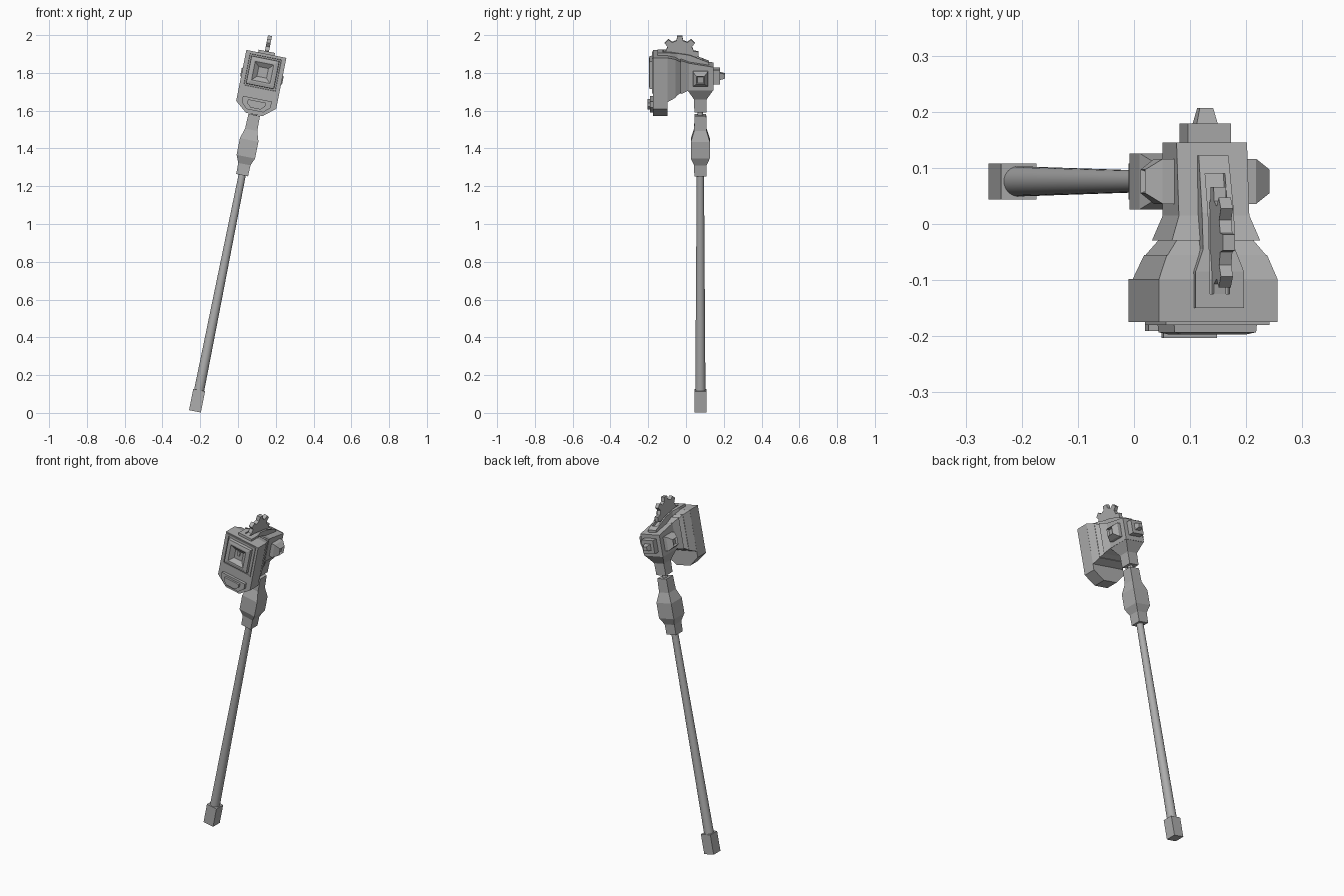
import bpy, bmesh
from math import radians, sin, cos, pi
from mathutils import Matrix

if "Cube" in bpy.data.objects:
    bpy.data.objects.remove(bpy.data.objects["Cube"])

# One grey metal
metal = bpy.data.materials.new("grey_metal")
metal.use_nodes = True
metal.diffuse_color = (0.42, 0.42, 0.42, 1)
metal.node_tree.nodes["Principled BSDF"].inputs["Base Color"].default_value = (0.42, 0.42, 0.42, 1)

# The whole hammer leans sideways; parts are built upright along the handle
LEAN = Matrix.Translation((-0.228, 0, 0.008)) @ Matrix.Rotation(radians(11.3), 4, "Y")
AXIS_Y = 0.076


def loft(name, rings):
    """Skin equal-sized rings of points into a closed solid."""
    bm = bmesh.new()
    loops = [[bm.verts.new(p) for p in ring] for ring in rings]
    n = len(loops[0])
    for a, b in zip(loops, loops[1:]):
        for i in range(n):
            j = (i + 1) % n
            bm.faces.new((a[i], a[j], b[j], b[i]))
    bm.faces.new(loops[0])
    bm.faces.new(loops[-1])
    bmesh.ops.recalc_face_normals(bm, faces=bm.faces)
    mesh = bpy.data.meshes.new(name)
    bm.to_mesh(mesh)
    bm.free()
    mesh.materials.append(metal)
    obj = bpy.data.objects.new(name, mesh)
    obj.matrix_world = LEAN
    bpy.context.collection.objects.link(obj)
    return obj


def upright(h, wx, wy=None):
    """Rectangle across the handle at height h."""
    wy = wy or wx
    return [(sx * wx, AXIS_Y + sy * wy, h) for sx, sy in ((-1, -1), (1, -1), (1, 1), (-1, 1))]


def facing(y, w, low, high):
    """Rectangle facing front at depth y."""
    return [(-w, y, low), (w, y, low), (w, y, high), (-w, y, high)]


def outline(y, half):
    """Symmetric front outline from its right half, bottom to top."""
    return [(x, y, h) for x, h in half] + [(-x, y, h) for x, h in reversed(half)]


def circle(h, r, n=32):
    return [(r * cos(2 * pi * i / n), AXIS_Y + r * sin(2 * pi * i / n), h) for i in range(n)]


# Handle
loft("foot_cap", [upright(0, 0.032), upright(0.115, 0.032)])
shaft = loft("shaft", [circle(0.1, 0.027), circle(1.3, 0.019)])
pin = loft("neck_pin", [circle(1.58, 0.015), circle(1.65, 0.015)])
loft("grip", [upright(h, w) for h, w in (
    (1.275, 0.032), (1.335, 0.033), (1.375, 0.05), (1.465, 0.05), (1.52, 0.033), (1.6, 0.031))])
loft("head_socket", [upright(1.62, 0.032), upright(1.69, 0.033), upright(1.748, 0.064, 0.069)])

# Head body, collar and flare
loft("head_body", [facing(0.145, 0.064, 1.745, 1.871), facing(0.01, 0.064, 1.745, 1.893),
                   facing(-0.05, 0.064, 1.745, 1.9)])
loft("collar", [facing(0.015, 0.064, 1.745, 1.893), facing(-0.029, 0.08, 1.728, 1.91)])
loft("flare", [facing(-0.028, 0.069, 1.735, 1.9), facing(-0.055, 0.089, 1.715, 1.917)])

# Striking block with an angled lower edge
block = [(0.045, 1.603), (0.108, 1.655), (0.108, 1.93)]
loft("striking_block", [outline(-0.098, block), outline(-0.175, block)])
loft("block_shoulder", [facing(-0.055, 0.091, 1.712, 1.918), facing(-0.099, 0.108, 1.69, 1.93)])

# Framed face plate with a sunken square
MID = 1.83


def square(y, w):
    return facing(y, w, MID - w, MID + w)


loft("face_rim", [square(-0.17, 0.094), square(-0.18, 0.094), square(-0.18, 0.085), square(-0.174, 0.083)])
loft("face_plate", [square(-0.17, 0.076), square(-0.193, 0.074), square(-0.197, 0.058),
                    square(-0.197, 0.05), square(-0.179, 0.026)])
loft("face_stud", [facing(-0.175, 0.008, 1.83, 1.855), facing(-0.186, 0.008, 1.83, 1.855)])

# Lower badge in two layers
for name, s, front in (("badge_base", 1, -0.191), ("badge_top", 0.62, -0.203)):
    shape = [(0.045 * s, 1.655 - 0.032 * s), (0.078 * s, 1.655), (0.078 * s, 1.655 + 0.033 * s)]
    loft(name, [outline(-0.17, shape), outline(front, shape)])

# Side knobs
for name, side in (("left_knob", 1), ("right_knob", -1)):
    loft(name, [[(side * x, AXIS_Y + sy * w, 1.81 + sz * w)
                 for sy, sz in ((-1, -1), (1, -1), (1, 1), (-1, 1))]
                for x, w in ((0.06, 0.04), (0.085, 0.04), (0.113, 0.021), (0.1, 0.016))])

# Back knob and its tip
loft("back_knob", [facing(0.14, 0.039, 1.772, 1.85), facing(0.179, 0.039, 1.772, 1.85)])
loft("back_tip", [facing(0.175, 0.02, 1.791, 1.831), facing(0.207, 0.012, 1.799, 1.823)])

# Top ridge with a slot for the gear
ridge = loft("top_ridge", [facing(y, w, 1.86, top) for y, w, top in (
    (-0.15, 0.044, 1.944), (-0.085, 0.044, 1.944), (-0.045, 0.029, 1.938),
    (0.02, 0.029, 1.928), (0.122, 0.027, 1.888))])
cutter = loft("slot_cutter", [facing(-0.125, 0.018, 1.91, 2), facing(0.02, 0.018, 1.91, 2),
                              facing(0.09, 0.018, 1.885, 2)])
cutter.hide_render = True
cutter.hide_viewport = True
slot = ridge.modifiers.new("slot", "BOOLEAN")
slot.operation = "DIFFERENCE"
slot.object = cutter

# Eight-toothed gear
TEETH = 8


def gear_ring(x):
    points = []
    for t in range(TEETH):
        for offset, r in ((-13, 0.076), (-8, 0.1), (8, 0.1), (13, 0.076)):
            a = radians(offset + t * 360 / TEETH)
            points.append((x, -0.033 + r * sin(a), 1.929 + r * cos(a)))
    return points


loft("gear", [gear_ring(-0.011), gear_ring(0.011)])

# Smooth the round parts only
bpy.ops.object.select_all(action="DESELECT")
for obj in (shaft, pin):
    obj.select_set(True)
bpy.context.view_layer.objects.active = shaft
bpy.ops.object.shade_smooth_by_angle()
